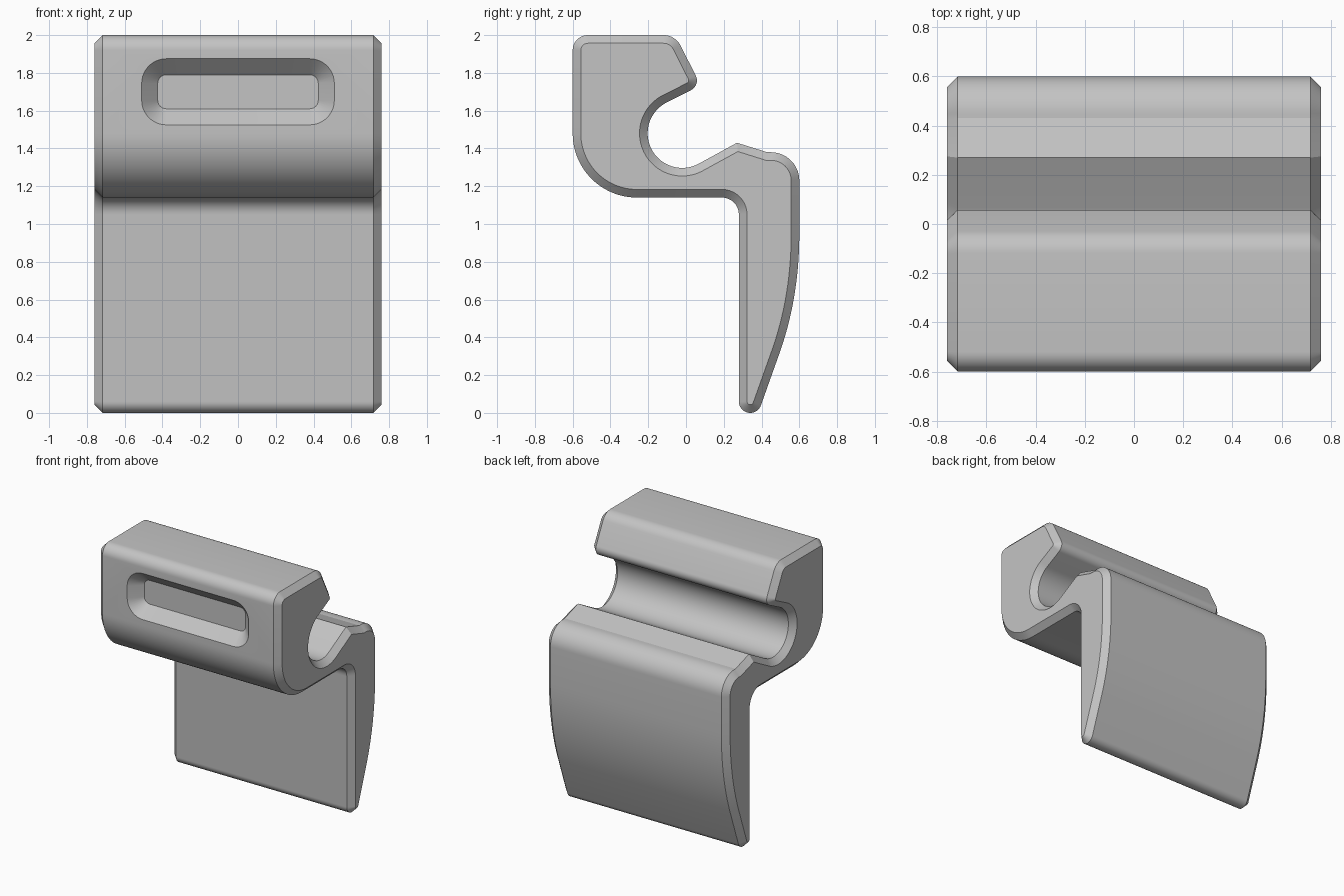
import bpy, bmesh, math
from mathutils import Vector

if "Cube" in bpy.data.objects:
    bpy.data.objects.remove(bpy.data.objects["Cube"])

HALF, CH = 0.76, 0.043   # half width, end chamfer


def arc(cy, cz, r, a0, a1, n):
    return [Vector((cy + r * math.cos(math.radians(a0 + (a1 - a0) * i / n)),
                    cz + r * math.sin(math.radians(a0 + (a1 - a0) * i / n)))) for i in range(n + 1)]


def fillet(prev, corner, nxt, r, n=10):
    """Round one corner with radius r."""
    p, c, q = Vector(prev), Vector(corner), Vector(nxt)
    u, v = (p - c).normalized(), (q - c).normalized()
    half = u.angle(v) / 2
    t = r / math.tan(half)
    centre = c + (u + v).normalized() * r / math.sin(half)
    s, e = c + u * t - centre, c + v * t - centre
    w = s.angle(e)
    return [centre + (s * math.sin((1 - i / n) * w) + e * math.sin(i / n * w)) / math.sin(w)
            for i in range(n + 1)]


def inset(pts, d):
    """Mitred inward offset of a clockwise outline."""
    out = []
    for i, p in enumerate(pts):
        a = (p - pts[i - 1]).normalized()
        b = (pts[(i + 1) % len(pts)] - p).normalized()
        na, nb = Vector((a.y, -a.x)), Vector((b.y, -b.x))
        out.append(p + (na + nb) * d / (1 + na.dot(nb)))
    return out


def loft(name, rings):
    """Closed solid through a list of matching rings."""
    bm = bmesh.new()
    vs = [[bm.verts.new(p) for p in ring] for ring in rings]
    n = len(vs[0])
    for a, b in zip(vs, vs[1:]):
        for i in range(n):
            j = (i + 1) % n
            bm.faces.new((a[i], a[j], b[j], b[i]))
    bm.faces.new(vs[0])
    bm.faces.new(vs[-1])
    bmesh.ops.recalc_face_normals(bm, faces=bm.faces)
    me = bpy.data.meshes.new(name)
    bm.to_mesh(me)
    bm.free()
    ob = bpy.data.objects.new(name, me)
    bpy.context.collection.objects.link(ob)
    return ob


# side outline (y, z), clockwise: hook head
tl, tr, nose = (-0.6, 2.0), (-0.057, 2.0), (0.078, 1.734)
outline = fillet((-0.6, 1.48), tl, tr, 0.08)
outline += fillet(tl, tr, nose, 0.1)
outline += fillet(tr, nose, (-0.10, 1.646), 0.058)
# round rod socket and lip
outline += arc(-0.02, 1.48, 0.183, 116, 298, 40)
outline += [Vector((0.27, 1.43)), Vector((0.43, 1.38))]
# rounded shoulder and curved back of the blade
outline += fillet((0.43, 1.38), (0.6, 1.38), (0.6, 0.95), 0.15, 14)
p0, p1, p2 = Vector((0.6, 0.95)), Vector((0.6, 0.62)), Vector((0.5, 0.33))
outline += [p0 * (1 - t) ** 2 + p1 * 2 * t * (1 - t) + p2 * t * t for t in [i / 14 for i in range(15)]]
# blade tip, inner corner and big lower bend
outline += arc(0.34, 0.06, 0.06, -18.5, -180, 18)
outline += fillet((0.28, 0.06), (0.28, 1.14), (-0.26, 1.14), 0.09)
outline += arc(-0.26, 1.48, 0.34, 270, 180, 24)

small = inset(outline, CH)
body = loft("hook_body", [[(x, p.x, p.y) for p in ring] for x, ring in
                          ((-HALF, small), (-HALF + CH, outline), (HALF - CH, outline), (HALF, small))])


# slot with sloping walls in the front face
def slot_ring(y, grow):
    hx, hz, r = 0.425 + grow, 0.09 + grow, 0.045 + grow
    ring = []
    for k, (sx, sz) in enumerate(((1, 1), (-1, 1), (-1, -1), (1, -1))):
        ring += arc(sx * (hx - r), 1.7 + sz * (hz - r), r, 90 * k, 90 * k + 90, 10)
    return [(p.x, y, p.y) for p in ring]


cutter = loft("slot_cutter", [slot_ring(-0.64, 0.125), slot_ring(-0.515, 0.0)])
cutter.hide_render = True
mod = body.modifiers.new("slot", 'BOOLEAN')
mod.operation, mod.solver, mod.object = 'DIFFERENCE', 'EXACT', cutter
bpy.context.view_layer.objects.active = body
body.select_set(True)
cutter.select_set(False)
bpy.ops.object.modifier_apply(modifier=mod.name)
bpy.data.objects.remove(cutter)

# plain grey
grey = bpy.data.materials.new("plain_grey")
grey.diffuse_color = (0.55, 0.55, 0.55, 1)
grey.use_nodes = True
grey.node_tree.nodes["Principled BSDF"].inputs["Base Color"].default_value = grey.diffuse_color
body.data.materials.clear()
body.data.materials.append(grey)
bpy.ops.object.shade_smooth_by_angle(angle=math.radians(16))
